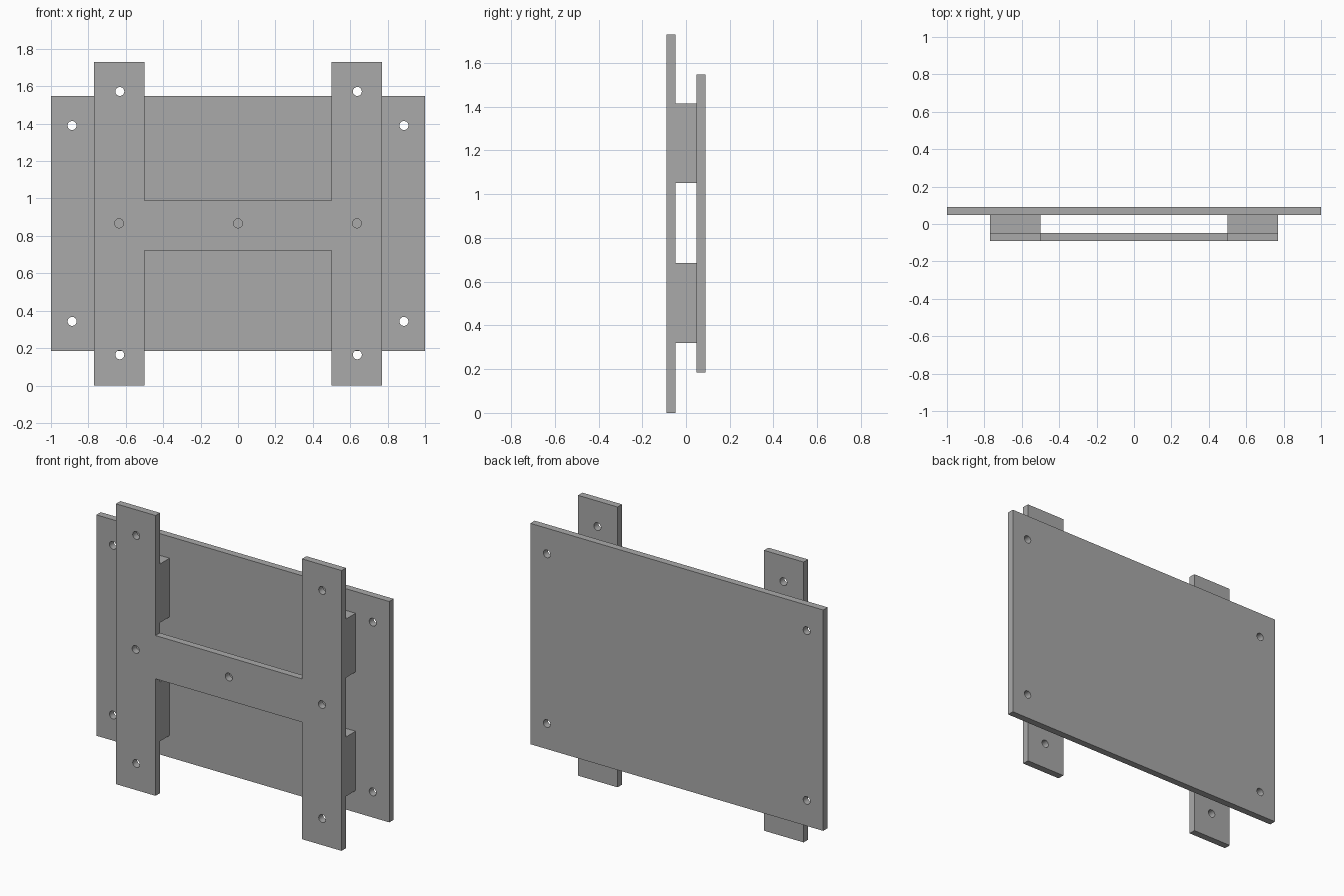
import bpy
import bmesh
from math import sin, cos, tau, radians

cube = bpy.data.objects.get("Cube")
if cube:
    bpy.data.objects.remove(cube, do_unlink=True)

grey = bpy.data.materials.new("plain grey")
grey.use_nodes = True
colour = (0.4, 0.4, 0.4, 1)
grey.diffuse_color = colour
grey.node_tree.nodes["Principled BSDF"].inputs["Base Color"].default_value = colour

HOLE_RADIUS = 0.024
HOLE_SIDES = 32


def rectangle(x0, x1, z0, z1):
    return [(x0, z0), (x1, z0), (x1, z1), (x0, z1)]


def circle(cx, cz):
    angles = [tau * i / HOLE_SIDES for i in range(HOLE_SIDES)]
    return [(cx + HOLE_RADIUS * cos(a), cz + HOLE_RADIUS * sin(a)) for a in angles]


def slab(name, outline, y0, y1, holes=()):
    """Extrude an upright x-z outline from y0 to y1, with round through holes."""
    curve = bpy.data.curves.new(name + " profile", "CURVE")
    curve.dimensions = "2D"
    curve.fill_mode = "BOTH"
    curve.extrude = (y1 - y0) / 2
    for loop in [outline] + [circle(*h) for h in holes]:
        spline = curve.splines.new("POLY")
        spline.points.add(len(loop) - 1)
        for point, (x, z) in zip(spline.points, loop):
            point.co = (x, z, 0, 1)
        spline.use_cyclic_u = True
    profile = bpy.data.objects.new(name + " profile", curve)
    bpy.context.collection.objects.link(profile)
    deps = bpy.context.evaluated_depsgraph_get()
    mesh = bpy.data.meshes.new_from_object(profile.evaluated_get(deps))
    bpy.data.objects.remove(profile, do_unlink=True)

    # Weld caps to walls
    bm = bmesh.new()
    bm.from_mesh(mesh)
    bmesh.ops.remove_doubles(bm, verts=bm.verts, dist=0.0001)
    bmesh.ops.recalc_face_normals(bm, faces=bm.faces)
    bm.to_mesh(mesh)
    bm.free()
    mesh.materials.clear()
    mesh.materials.append(grey)

    obj = bpy.data.objects.new(name, mesh)
    obj.rotation_euler.x = radians(90)
    obj.location.y = (y0 + y1) / 2
    bpy.context.collection.objects.link(obj)
    bpy.ops.object.select_all(action="DESELECT")
    obj.select_set(True)
    bpy.context.view_layer.objects.active = obj
    bpy.ops.object.shade_smooth_by_angle(angle=radians(30))
    return obj


FRONT, FRAME_BACK, PLATE_FRONT, BACK = -0.09, -0.047, 0.047, 0.09
INNER, OUTER, TOP = 0.5, 0.77, 1.73
BAR_LOW, BAR_HIGH = 0.722, 0.989

# Back plate with corner holes
slab("back_plate", rectangle(-1, 1, 0.185, 1.548), PLATE_FRONT, BACK,
     [(x, z) for x in (-0.887, 0.887) for z in (0.343, 1.39)])

# H-shaped front frame: two rails joined by a crossbar
right_half = [(INNER, BAR_LOW), (INNER, 0), (OUTER, 0),
              (OUTER, TOP), (INNER, TOP), (INNER, BAR_HIGH)]
outline = right_half + [(-x, z) for x, z in reversed(right_half)]
frame_holes = [(x, z) for x in (-0.632, 0.638) for z in (0.164, 1.572)]
frame_holes += [(x, 0.867) for x in (-0.636, 0, 0.636)]
slab("front_frame", outline, FRONT, FRAME_BACK, frame_holes)

# Spacer blocks between each rail and the plate
for side, sign in (("left", 1), ("right", -1)):
    x0, x1 = sorted((sign * INNER, sign * OUTER))
    for level, z0, z1 in (("lower", 0.32, 0.686), ("upper", 1.052, 1.414)):
        slab(f"{level}_{side}_spacer", rectangle(x0, x1, z0, z1), FRAME_BACK, PLATE_FRONT)
